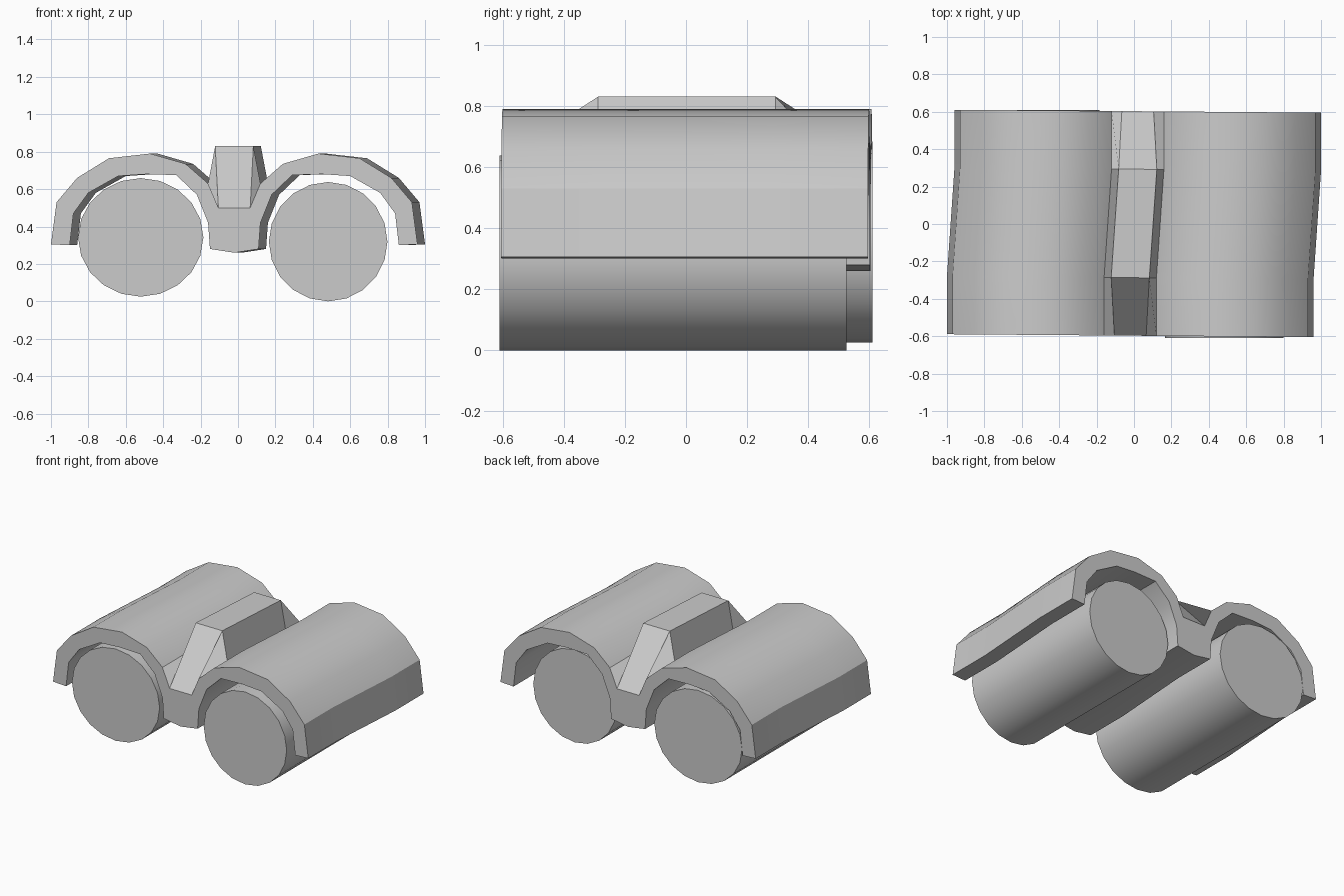
import bpy, bmesh, math
from mathutils import Matrix

if "Cube" in bpy.data.objects:
    bpy.data.objects.remove(bpy.data.objects["Cube"])


def finish(name, bm):
    bmesh.ops.recalc_face_normals(bm, faces=bm.faces)
    mesh = bpy.data.meshes.new(name)
    bm.to_mesh(mesh)
    bm.free()
    ob = bpy.data.objects.new(name, mesh)
    bpy.context.collection.objects.link(ob)
    bpy.ops.object.select_all(action='DESELECT')
    ob.select_set(True)
    bpy.context.view_layer.objects.active = ob
    bpy.ops.object.shade_smooth_by_angle(angle=math.radians(30))
    return ob


# Right half of the double-arch cover section, from the ridge outward and back under
OUTER = [(0.14, 0.63), (0.26, 0.735), (0.45, 0.79), (0.67, 0.765),
         (0.84, 0.66), (0.95, 0.53), (0.98, 0.305)]
INNER = [(0.88, 0.30), (0.86, 0.47), (0.78, 0.58), (0.62, 0.67), (0.47, 0.68),
         (0.31, 0.675), (0.20, 0.57), (0.14, 0.42), (0.13, 0.28)]


def section(ridge):
    half = [ridge] + OUTER + INNER
    return half + [(0, 0.26)] + [(-x, z) for x, z in reversed(half)]


# Cover: loft four sections, sideways shift in the middle, ridge raised in the middle
LOW, HIGH = (0.085, 0.50), (0.102, 0.83)
bm = bmesh.new()
rings = []
for y, dx, ridge in [(-0.6, -0.02, LOW), (-0.29, -0.02, HIGH),
                     (0.29, 0.02, HIGH), (0.6, 0.02, LOW)]:
    rings.append([bm.verts.new((x + dx, y - 0.008 * x + 0.003, z))
                  for x, z in section(ridge)])
n = len(rings[0])
for a, b in zip(rings, rings[1:]):
    for i in range(n):
        j = (i + 1) % n
        bm.faces.new((a[i], a[j], b[j], b[i]))
bm.faces.new(rings[0])
bm.faces.new(rings[-1])
finish("cover", bm)

# Two barrels under the arches
for name, x, z, rx, rz, y0, y1 in [
        ("left_barrel", -0.52, 0.342, 0.335, 0.317, -0.59, 0.61),
        ("right_barrel", 0.482, 0.319, 0.317, 0.319, -0.61, 0.525)]:
    bm = bmesh.new()
    bmesh.ops.create_cone(bm, cap_ends=True, segments=20, radius1=1, radius2=1, depth=1)
    bm.transform(Matrix.Translation((x, (y0 + y1) / 2, z))
                 @ Matrix.Diagonal((rx, y1 - y0, rz, 1))
                 @ Matrix.Rotation(math.pi / 2, 4, 'X'))
    finish(name, bm)
